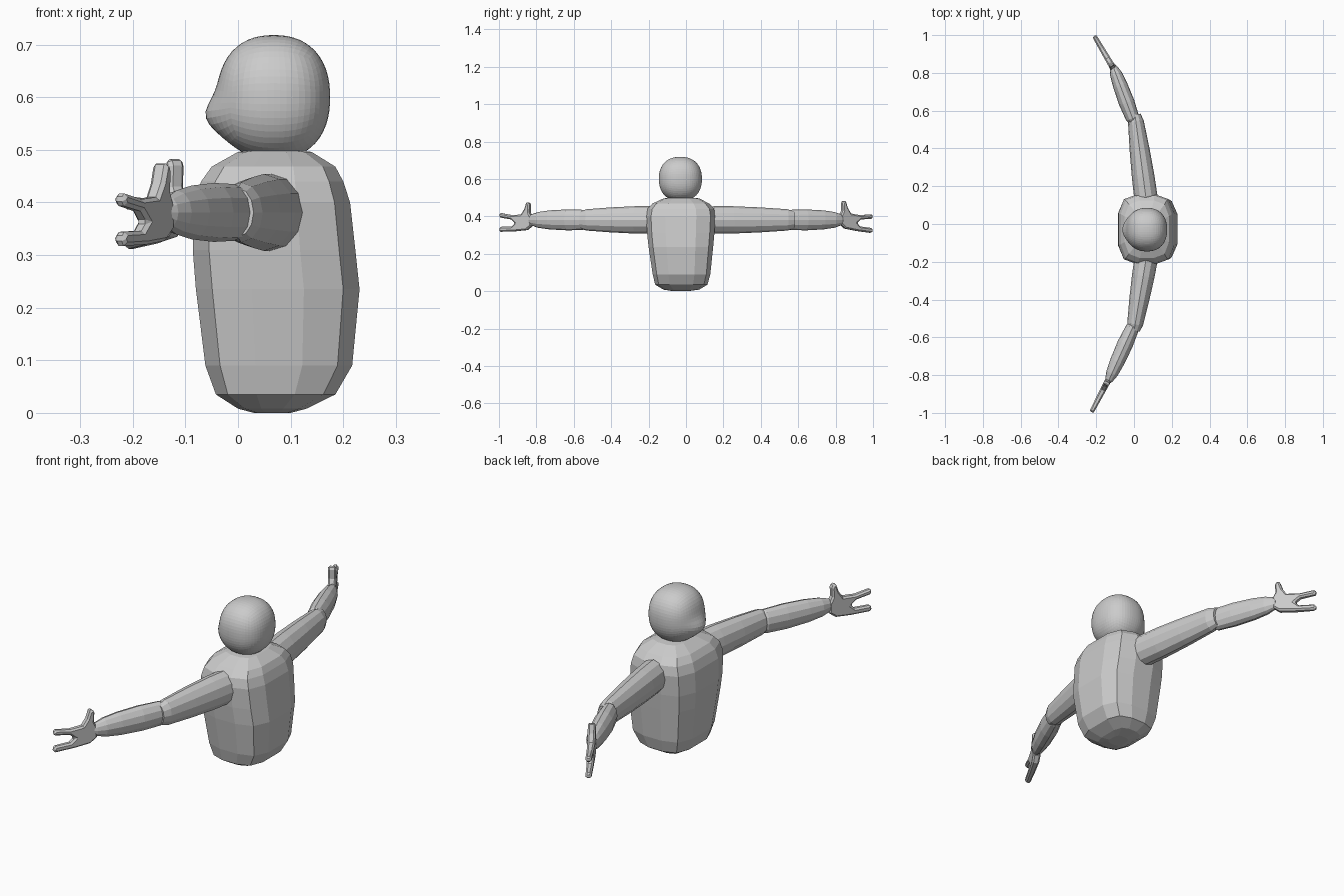
import bpy, bmesh, math
from mathutils import Vector

if "Cube" in bpy.data.objects:
    bpy.data.objects.remove(bpy.data.objects["Cube"])

grey = bpy.data.materials.new("plain grey")
grey.diffuse_color = (0.6, 0.6, 0.6, 1)
grey.use_nodes = True
grey.node_tree.nodes["Principled BSDF"].inputs["Base Color"].default_value = grey.diffuse_color


def finish(name, bm):
    bmesh.ops.recalc_face_normals(bm, faces=bm.faces)
    me = bpy.data.meshes.new(name)
    bm.to_mesh(me)
    bm.free()
    me.materials.append(grey)
    ob = bpy.data.objects.new(name, me)
    bpy.context.collection.objects.link(ob)
    return ob


def skin(name, rings):
    """Join rings of points into a closed, capped shell."""
    bm = bmesh.new()
    loops = [[bm.verts.new(p) for p in r] for r in rings]
    n = len(loops[0])
    for a, b in zip(loops, loops[1:]):
        for i in range(n):
            j = (i + 1) % n
            bm.faces.new((a[i], a[j], b[j], b[i]))
    bm.faces.new(loops[0])
    bm.faces.new(loops[-1])
    return finish(name, bm)


# Torso: chamfered box section, (z, x min, x max, y min, y max)
quarter = [(1, 0), (1, .45), (.8, .86), (.32, 1)]
half = quarter + [(-x, y) for x, y in reversed(quarter)]
section = half + [(x, -y) for x, y in reversed(half) if y > 0]
levels = [(.0, .03, .10, -.07, .01), (.008, .0, .13, -.12, .07),
          (.035, -.042, .185, -.165, .115), (.09, -.062, .217, -.178, .13),
          (.235, -.08, .231, -.2, .145), (.31, -.086, .223, -.208, .152),
          (.40, -.083, .213, -.213, .157), (.44, -.07, .2, -.205, .15),
          (.468, -.05, .185, -.18, .125), (.496, .0, .14, -.12, .07),
          (.5, .03, .11, -.08, .03)]
skin("torso", [[((a + b) / 2 + x * (b - a) / 2, (c + d) / 2 + y * (d - c) / 2, z)
                for x, y in section] for z, a, b, c, d in levels])

# Head: rounded cube with a bulging face towards -x
bm = bmesh.new()
bmesh.ops.create_cube(bm, size=2)
bmesh.ops.subdivide_edges(bm, edges=bm.edges[:], cuts=13, use_grid_fill=True)
for v in bm.verts:
    a = Vector([math.tan(c * math.pi / 4) for c in v.co])
    p = sum(abs(c) ** 2.3 for c in a) ** (1 / 2.3)
    a /= p
    x, y, z = .068 + a.x * .107, -.03 + a.y * .115, .6 + a.z * .118
    if a.x < 0:
        x -= .026 * math.exp(-((z - .562) / .04) ** 2 - (a.y / .55) ** 2) * min(1, -1.6 * a.x)
    v.co = (x, y, z)
finish("head", bm)


def limb(name, start, end, stations, sides=12):
    """Straight tapered tube; stations are (fraction, side radius, height radius)."""
    s, e = Vector((*start, .381)), Vector((*end, .381))
    d = (e - s).normalized()
    side = Vector((d.y, -d.x, 0))
    rings = []
    for t, r, h in stations:
        c = s.lerp(e, t)
        rings.append([c + side * r * math.cos(k) + Vector((0, 0, h * math.sin(k)))
                      for k in (2 * math.pi * i / sides for i in range(sides))])
    return skin(name, rings)


# Hand outline: (fraction along hand, z), with a thumb and two fingers
outline = [(0, .36), (0, .403), (.07, .43), (.06, .47), (.1, .486), (.16, .48),
           (.22, .445), (.32, .415), (.6, .406), (.94, .411), (1, .4), (.95, .387),
           (.62, .383), (.5, .365), (.6, .346), (.94, .338), (1, .325), (.95, .311),
           (.5, .322), (.15, .335)]


def hand(name, start, end, lift):
    s, e = Vector((*start, 0)), Vector((*end, 0))
    d = (e - s).normalized()
    side = Vector((d.y, -d.x, 0))
    rings = []
    for off in (-1, 1):
        rings.append([s.lerp(e, u) + side * off * (.017 - .005 * u)
                      + Vector((0, 0, z + lift * (u - .6))) for u, z in outline])
    ob = skin(name, rings)
    bev = ob.modifiers.new("soft edges", 'BEVEL')
    bev.width = .007
    bev.segments = 1
    bev.limit_method = 'ANGLE'
    bev.angle_limit = math.radians(60)


upper = [(0, .05, .06), (.08, .062, .073), (.3, .06, .073), (.6, .053, .067),
         (.92, .042, .057), (1, .03, .046)]
fore = [(0, .024, .042), (.08, .036, .054), (.35, .042, .056), (.65, .039, .051),
        (.85, .032, .042), (.96, .021, .03), (1, .013, .02)]

# Arms: shoulder, upper end, elbow, wrist, hand start, fingertip, hand tilt
arms = {"left": ((.07, -.15), (.0, -.565), (.003, -.525), (-.138, -.838),
                 (-.134, -.822), (-.227, -.999), .018),
        "right": ((.067, .11), (.005, .58), (.002, .535), (-.113, .84),
                  (-.108, .822), (-.212, .999), .0)}
for n, (sh, up, el, wr, h0, h1, lift) in arms.items():
    limb(n + " upper arm", sh, up, upper)
    limb(n + " forearm", el, wr, fore)
    hand(n + " hand", h0, h1, lift)
